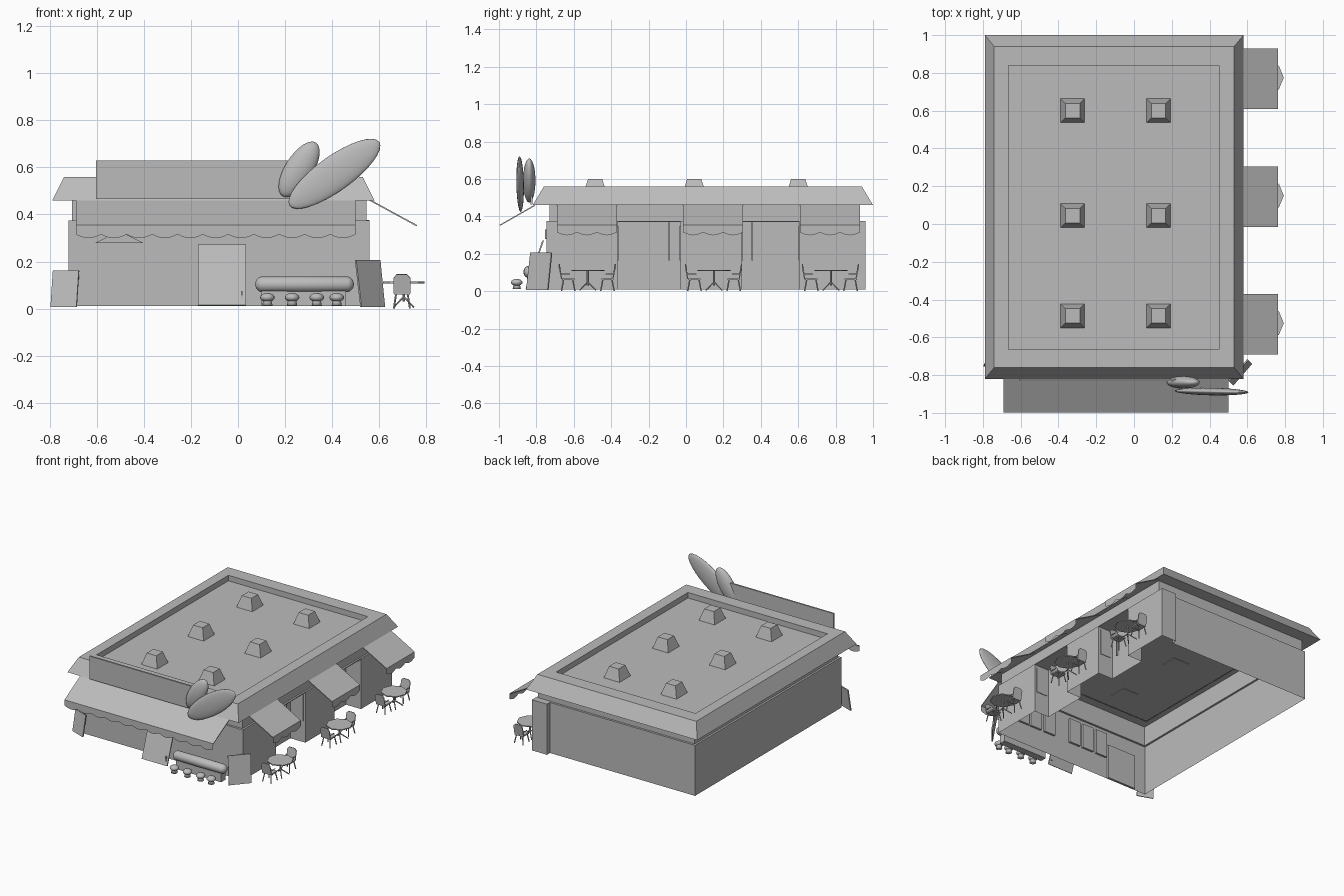
import bpy, bmesh, math
from mathutils import Vector, Matrix

if "Cube" in bpy.data.objects:
    bpy.data.objects.remove(bpy.data.objects["Cube"], do_unlink=True)

grey = bpy.data.materials.new("plain grey")
grey.use_nodes = True
COL = (0.5, 0.5, 0.5, 1)
grey.diffuse_color = COL
grey.node_tree.nodes["Principled BSDF"].inputs["Base Color"].default_value = COL


def finish(name, bm, smooth=False):
    bmesh.ops.recalc_face_normals(bm, faces=bm.faces)
    me = bpy.data.meshes.new(name)
    bm.to_mesh(me)
    bm.free()
    me.materials.append(grey)
    for p in me.polygons:
        p.use_smooth = smooth
    ob = bpy.data.objects.new(name, me)
    bpy.context.collection.objects.link(ob)


def add_box(bm, lo, hi):
    lo, hi = Vector(lo), Vector(hi)
    m = Matrix.Translation((lo + hi) / 2) @ Matrix.Diagonal((*(hi - lo), 1))
    bmesh.ops.create_cube(bm, size=1, matrix=m)


def add_cone(bm, c, r1, r2, h, n=12, rot=0):
    m = Matrix.Translation(Vector(c) + Vector((0, 0, h / 2))) @ Matrix.Rotation(rot, 4, 'Z')
    bmesh.ops.create_cone(bm, cap_ends=True, segments=n, radius1=r1, radius2=r2, depth=h, matrix=m)


def add_rod(bm, a, b, r):
    a, b = Vector(a), Vector(b)
    d = b - a
    m = Matrix.Translation((a + b) / 2) @ d.to_track_quat('Z', 'Y').to_matrix().to_4x4()
    bmesh.ops.create_cone(bm, cap_ends=True, segments=6, radius1=r, radius2=r, depth=d.length, matrix=m)


def box(name, lo, hi):
    bm = bmesh.new()
    add_box(bm, lo, hi)
    finish(name, bm)


def rings(name, loops, cap=False, skip=None):
    """Skin a stack of equal closed loops, leaving out one side if asked."""
    bm = bmesh.new()
    vs = [[bm.verts.new(p) for p in lp] for lp in loops]
    n = len(vs[0])
    for a, b in zip(vs, vs[1:]):
        for i in range(n):
            j = (i + 1) % n
            if i != skip:
                bm.faces.new((a[i], a[j], b[j], b[i]))
    if cap:
        bm.faces.new(vs[-1])
    finish(name, bm)


def rect(x0, x1, y0, y1, z):
    return [(x0, y0, z), (x1, y0, z), (x1, y1, z), (x0, y1, z)]


def slab(name, pts, thick=0):
    """Flat polygon, optionally thickened along its normal."""
    bm = bmesh.new()
    f = bm.faces.new([bm.verts.new(p) for p in pts])
    if thick:
        f.normal_update()
        off = f.normal * thick
        ext = bmesh.ops.extrude_face_region(bm, geom=[f])
        bmesh.ops.translate(bm, vec=off, verts=[v for v in ext["geom"] if isinstance(v, bmesh.types.BMVert)])
    finish(name, bm)


# Lower walls: main block with three bays standing out on the left side
FY, BACK, BAY, MAIN = -0.745, 0.925, 0.56, 0.44
bays = [(FY, -0.365), (-0.03, 0.30), (0.605, 0.96)]
plan = [(-0.72, BACK), (-0.72, FY)]
for i, (y0, y1) in enumerate(bays):
    if i:
        plan.append((MAIN, y0))
    plan += [(BAY, y0), (BAY, y1), (MAIN, y1)]
plan.append((MAIN, BACK))
rings("lower_walls", [[(x, y, z) for x, y in plan] for z in (0.01, 0.375)], skip=1)

# Front wall with recessed door and windows
openings = [(-0.62, -0.39, 0.012, 0.265)]
openings += [(x, x + 0.092, 0.165, 0.345) for x in (-0.375, -0.26, -0.145, 0.075, 0.195, 0.30)]
xs = sorted({-0.72, BAY, *(v for o in openings for v in o[:2])})
zs = sorted({0.01, 0.375, *(v for o in openings for v in o[2:])})
bm = bmesh.new()
grid = [[bm.verts.new((x, FY, z)) for x in xs] for z in zs]
sunk = []
for j in range(len(zs) - 1):
    for i in range(len(xs) - 1):
        f = bm.faces.new((grid[j][i], grid[j][i + 1], grid[j + 1][i + 1], grid[j + 1][i]))
        c = f.calc_center_median()
        if any(a < c.x < b and lo < c.z < hi for a, b, lo, hi in openings):
            sunk.append(f)
ext = bmesh.ops.extrude_face_region(bm, geom=sunk)
bmesh.ops.translate(bm, vec=(0, 0.015, 0), verts=[v for v in ext["geom"] if isinstance(v, bmesh.types.BMVert)])
bmesh.ops.dissolve_limit(bm, angle_limit=0.01, verts=bm.verts, edges=bm.edges)
finish("front_wall", bm)
slab("door_gable", [(-0.61, FY, 0.278), (-0.40, FY, 0.278), (-0.505, FY, 0.33)], 0.009)

# Frieze, slightly set back
frieze = (-0.706, 0.547, -0.73, 0.91)
rings("upper_walls", [rect(-0.72, BAY, FY, BACK, 0.375), rect(*frieze, 0.375), rect(*frieze, 0.518)])
box("corner_cap", (MAIN, 0.91, 0.37), (BAY, 0.96, 0.376))

# Side entrances: soffit, tall bar and side windows in each recess
for (a, b), (c, d), bar in ((bays[0], bays[1], -0.09), (bays[1], bays[2], 0.355)):
    box("entrance_soffit", (MAIN, b, 0.37), (BAY, c, 0.376))
    box("entrance_bar", (MAIN, bar - 0.004, 0.165), (MAIN + 0.012, bar + 0.004, 0.372))
    for y in (b, c):
        box("entrance_window", (MAIN + 0.015, y - 0.004, 0.165), (BAY - 0.015, y + 0.004, 0.35))

# Roof with sloped edge and sunken deck
rings("roof", [rect(*frieze, 0.46),
               rect(-0.79, 0.58, -0.82, 1.0, 0.46),
               rect(-0.74, 0.53, -0.76, 0.94, 0.56),
               rect(-0.665, 0.45, -0.665, 0.84, 0.56),
               rect(-0.665, 0.45, -0.665, 0.84, 0.52)], cap=True)
rings("ceiling_edge", [rect(*frieze, 0.518), rect(-0.665, 0.45, -0.665, 0.84, 0.518)])

# Skylights
for x in (-0.325, 0.13):
    for y in (0.60, 0.044, -0.486):
        bm = bmesh.new()
        add_cone(bm, (x, y, 0.515), 0.065 * math.sqrt(2), 0.038 * math.sqrt(2), 0.085, 4, math.pi / 4)
        finish("skylight", bm)


# Awnings with scalloped valances
def awning(name, top_a, top_b, drop, count):
    a, b, d = Vector(top_a), Vector(top_b), Vector(drop)
    slab(name, [a, b, b + d, a + d], 0.006)
    lo_a, lo_b = a + d, b + d
    pts = [lo_b, lo_a]
    steps = 6
    for i in range(count * steps + 1):
        t = i / (count * steps)
        bulge = abs(math.sin(math.pi * i / steps))
        pts.append(lo_a.lerp(lo_b, t) - Vector((0, 0, 0.04 + 0.016 * bulge)))
    slab(name + "_valance", pts)


awning("front_awning", (-0.69, -0.81, 0.462), (0.5, -0.81, 0.462), (0, -0.187, -0.107), 11)
for y0 in (-0.69, -0.015, 0.61):
    awning("side_awning", (0.56, y0, 0.465), (0.56, y0 + 0.32, 0.465), (0.202, 0, -0.11), 3)

# Leaning boards
slab("menu_board", [(-0.17, -0.85, 0.012), (0.033, -0.85, 0.012), (0.033, -0.76, 0.27), (-0.17, -0.76, 0.27)], 0.008)
box("board_latch", (0.012, -0.85, 0.04), (0.02, -0.833, 0.075))
slab("left_corner_board", [(-0.795, -0.745, 0.006), (-0.685, -0.785, 0.006),
                           (-0.675, -0.765, 0.16), (-0.785, -0.725, 0.16)], 0.008)
slab("right_corner_board", [(0.52, -0.85, 0.006), (0.62, -0.735, 0.006),
                            (0.60, -0.715, 0.205), (0.497, -0.828, 0.205)], 0.008)

# Sign panel and two large ellipsoids
box("sign_panel", (-0.605, -0.832, 0.465), (0.26, -0.82, 0.63))


def ellipsoid(name, c, size, tilt, yaw=0):
    bm = bmesh.new()
    m = (Matrix.Translation(c) @ Matrix.Rotation(yaw, 4, 'Z')
         @ Matrix.Rotation(-math.radians(tilt), 4, 'Y') @ Matrix.Diagonal((*size, 1)))
    bmesh.ops.create_uvsphere(bm, u_segments=32, v_segments=16, radius=1, matrix=m)
    finish(name, bm, True)


ellipsoid("sign_large_ellipsoid", (0.41, -0.887, 0.573), (0.234, 0.02, 0.075), 35.5, -0.02)
ellipsoid("sign_small_ellipsoid", (0.26, -0.838, 0.592), (0.134, 0.033, 0.06), 58)

# Counter: rounded bar on a plinth, with stools
bm = bmesh.new()
bmesh.ops.create_uvsphere(bm, u_segments=20, v_segments=12, radius=0.034,
                          matrix=Matrix.Translation((0.283, -0.835, 0.103)) @ Matrix.Rotation(math.pi / 2, 4, 'Y'))
for v in bm.verts:
    side = v.co.x - 0.283
    if abs(side) > 0.001:
        v.co.x += math.copysign(0.176, side)
finish("counter_bar", bm, True)
box("counter_plinth", (0.1, -0.85, 0.01), (0.46, -0.80, 0.085))
for x in (0.125, 0.23, 0.335, 0.42):
    bm = bmesh.new()
    bmesh.ops.create_uvsphere(bm, u_segments=16, v_segments=8, radius=1,
                              matrix=Matrix.Translation((x, -0.905, 0.047)) @ Matrix.Diagonal((0.031, 0.031, 0.019, 1)))
    add_cone(bm, (x, -0.905, 0.012), 0.022, 0.016, 0.03)
    finish("stool", bm, True)


# Tables and chairs along the side
def table(x, y):
    bm = bmesh.new()
    add_cone(bm, (x, y, 0.107), 0.088, 0.088, 0.007, 8)
    add_cone(bm, (x, y, 0.03), 0.006, 0.006, 0.08, 8)
    for k in range(4):
        a = math.pi / 4 + k * math.pi / 2
        add_rod(bm, (x, y, 0.05), (x + 0.06 * math.cos(a), y + 0.06 * math.sin(a), 0.006), 0.004)
    finish("table", bm)


def chair(x, y, s):
    bm = bmesh.new()
    add_box(bm, (x - 0.034, y - 0.033, 0.06), (x + 0.034, y + 0.033, 0.069))
    for i in (-1, 1):
        for j in (-1, 1):
            add_rod(bm, (x + i * 0.025, y + j * 0.025, 0.06), (x + i * 0.034, y + j * 0.036, 0.001), 0.004)
        add_rod(bm, (x + i * 0.033, y - s * 0.01, 0.092), (x + i * 0.033, y + s * 0.036, 0.092), 0.003)
    finish("chair", bm)
    yb, yt = y + s * 0.032, y + s * 0.045
    slab("chair_back", [(x - 0.036, yb, 0.065), (x + 0.036, yb, 0.065), (x + 0.036, yt, 0.13),
                        (x + 0.022, yt, 0.145), (x - 0.022, yt, 0.145), (x - 0.036, yt, 0.13)], 0.006)


for y in (-0.525, 0.15, 0.775):
    table(0.705, y)
    for s in (-1, 1):
        chair(0.697, y + s * 0.105, s)
